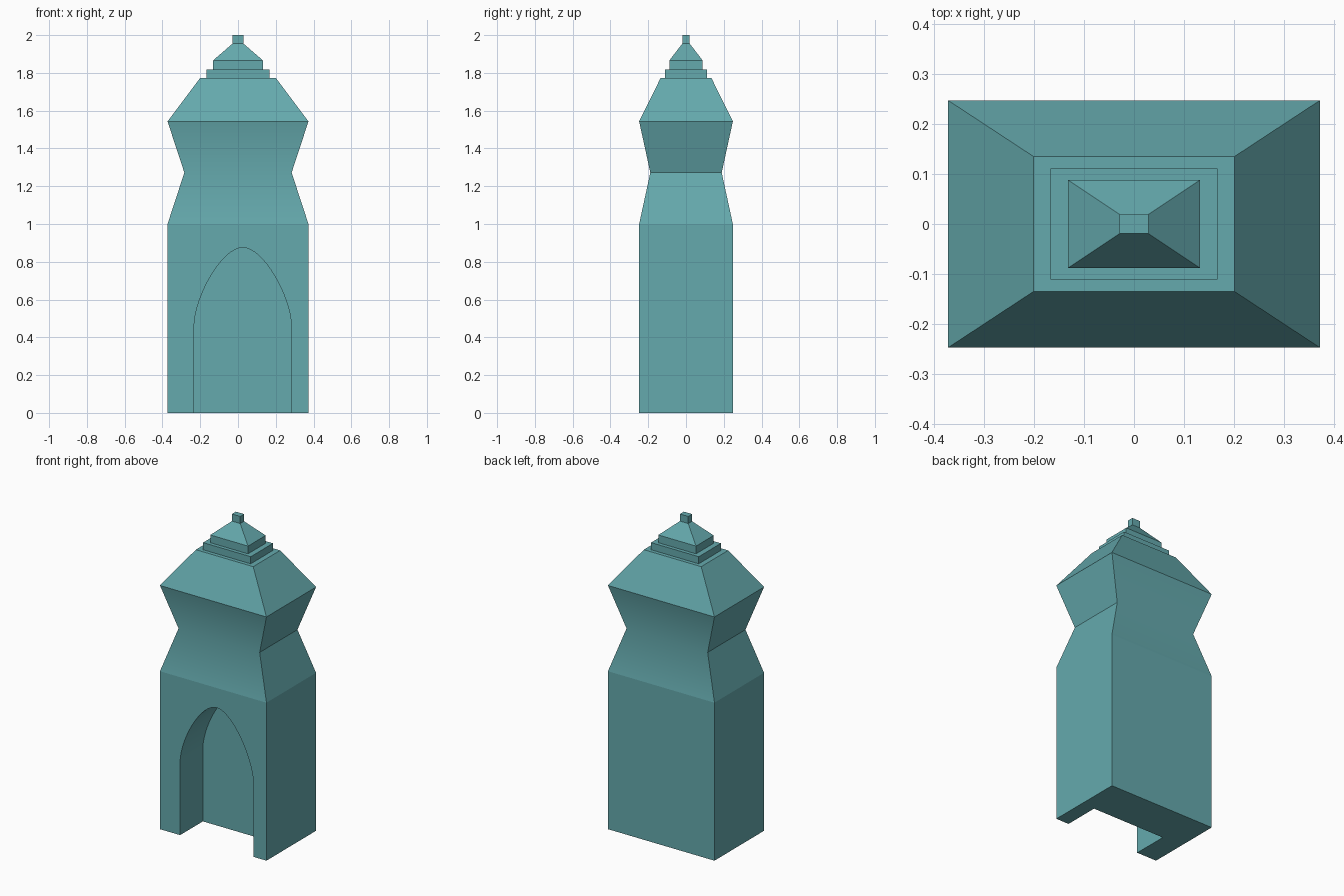
import bpy, bmesh, math

if "Cube" in bpy.data.objects:
    bpy.data.objects.remove(bpy.data.objects["Cube"])

teal = bpy.data.materials.new("teal")
teal.diffuse_color = (0.13, 0.40, 0.42, 1)
teal.use_nodes = True
teal.node_tree.nodes["Principled BSDF"].inputs["Base Color"].default_value = teal.diffuse_color


def finish(name, bm):
    bmesh.ops.recalc_face_normals(bm, faces=bm.faces[:])
    mesh = bpy.data.meshes.new(name)
    bm.to_mesh(mesh)
    bm.free()
    mesh.materials.append(teal)
    obj = bpy.data.objects.new(name, mesh)
    bpy.context.collection.objects.link(obj)
    return obj


def select_only(obj):
    bpy.ops.object.select_all(action='DESELECT')
    obj.select_set(True)
    bpy.context.view_layer.objects.active = obj


def loft(name, levels):
    """Stack of rectangles (half x, half y, z) joined by side faces and capped."""
    bm = bmesh.new()
    rings = [[bm.verts.new((sx * hx, sy * hy, z))
              for sx, sy in ((-1, -1), (1, -1), (1, 1), (-1, 1))]
             for hx, hy, z in levels]
    for a, b in zip(rings, rings[1:]):
        for i in range(4):
            j = (i + 1) % 4
            bm.faces.new((a[i], a[j], b[j], b[i]))
    bm.faces.new(rings[0][::-1])
    bm.faces.new(rings[-1])
    return finish(name, bm)


def arch_cutter(cx, y0, y1):
    """Arch outline: straight jambs, then mirrored bezier halves to the apex."""
    p = ((0.257, 0.47), (0.25, 0.62), (0.11, 0.875), (0, 0.875))
    half = [(0.257, -0.1)]
    for k in range(17):
        t = k / 16
        w = ((1 - t) ** 3, 3 * t * (1 - t) ** 2, 3 * t * t * (1 - t), t ** 3)
        half.append(tuple(sum(w[i] * p[i][c] for i in range(4)) for c in (0, 1)))
    outline = half + [(-x, z) for x, z in half[-2::-1]]
    bm = bmesh.new()
    face = bm.faces.new([bm.verts.new((cx + x, y0, z)) for x, z in outline])
    ext = bmesh.ops.extrude_face_region(bm, geom=[face])
    verts = [v for v in ext["geom"] if isinstance(v, bmesh.types.BMVert)]
    bmesh.ops.translate(bm, verts=verts, vec=(0, y1 - y0, 0))
    return finish("arch_cutter", bm)


HX, HY = 0.373, 0.248

# Main body with the arched niche cut in the front
body = loft("body", [(HX, HY, 0), (HX, HY, 1.0)])
cutter = arch_cutter(0.025, -0.4, -0.02)
cut = body.modifiers.new("niche", 'BOOLEAN')
cut.operation = 'DIFFERENCE'
cut.solver = 'EXACT'
cut.object = cutter
select_only(body)
bpy.ops.object.modifier_apply(modifier=cut.name)
bpy.data.objects.remove(cutter)

# Pinched neck and sloping roof
neck = loft("neck_and_roof", [(HX, HY, 1.0), (0.284, 0.189, 1.272),
                              (HX, HY, 1.543), (0.201, 0.135, 1.772)])

# Two stepped tiers, small pyramid and finial
crown = loft("crown", [(0.167, 0.111, 1.772), (0.167, 0.111, 1.817),
                       (0.132, 0.088, 1.817), (0.132, 0.088, 1.866),
                       (0.029, 0.0195, 1.955), (0.029, 0.0195, 2.0)])

for obj in (body, neck, crown):
    select_only(obj)
    bpy.ops.object.shade_smooth_by_angle(angle=math.radians(30))
